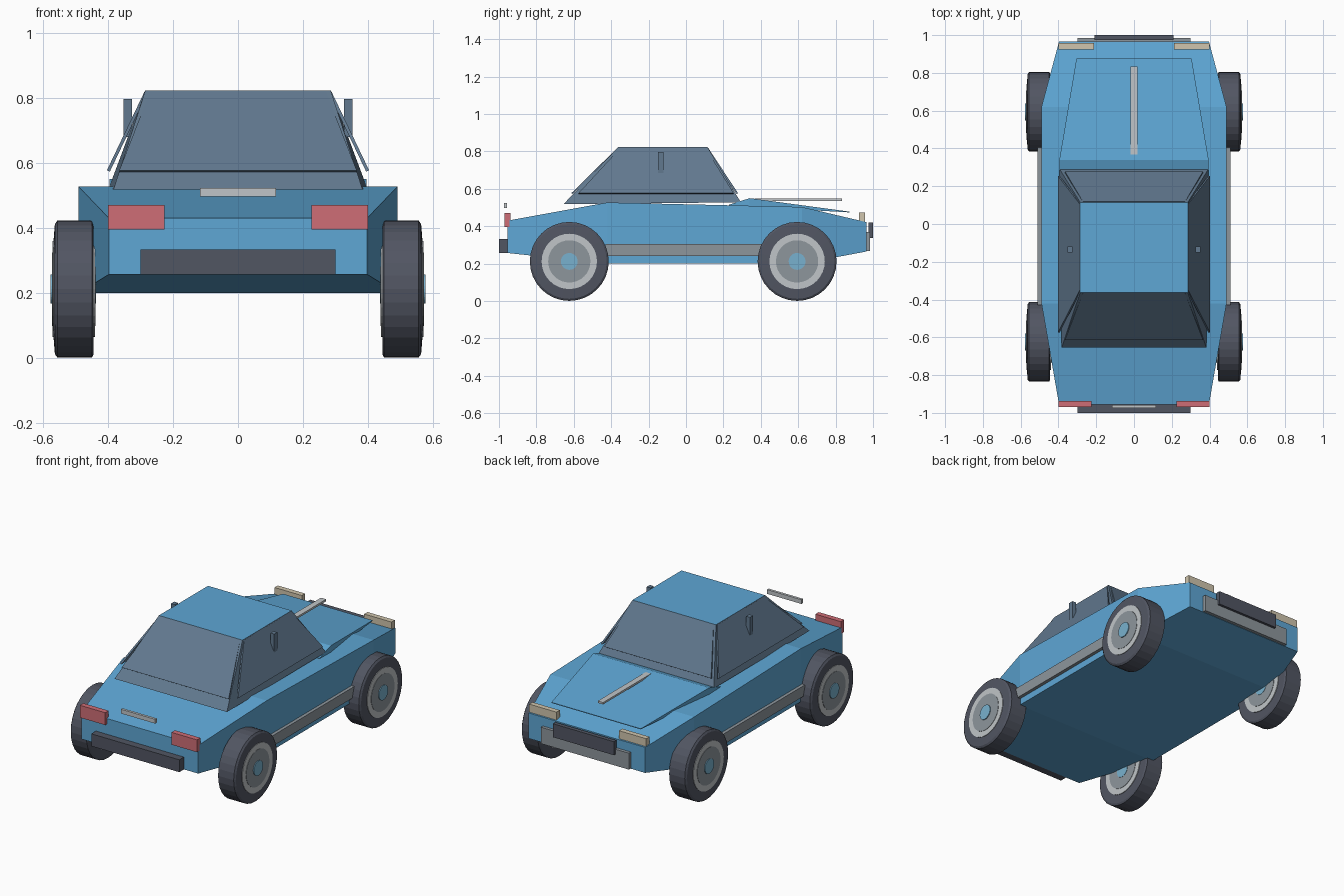
import bpy, bmesh, math
from mathutils import Matrix, Vector

if "Cube" in bpy.data.objects:
    bpy.data.objects.remove(bpy.data.objects["Cube"])


def material(name, rgb):
    m = bpy.data.materials.new(name)
    m.diffuse_color = (*rgb, 1)
    m.use_nodes = True
    m.node_tree.nodes["Principled BSDF"].inputs["Base Color"].default_value = m.diffuse_color
    return m


BLUE = material("body blue", (0.112, 0.385, 0.665))
GLASS = material("slate glass", (0.12, 0.19, 0.275))
DARK = material("dark rubber", (0.083, 0.092, 0.123))
GREY = material("mid grey", (0.27, 0.305, 0.335))
LIGHT = material("light grey", (0.53, 0.56, 0.58))
RED = material("tail red", (0.62, 0.155, 0.18))
CREAM = material("lamp cream", (0.63, 0.56, 0.42))
HUB = material("hub blue", (0.19, 0.44, 0.62))


def finish(name, bm, *mats):
    bmesh.ops.recalc_face_normals(bm, faces=bm.faces)
    me = bpy.data.meshes.new(name)
    bm.to_mesh(me)
    bm.free()
    for m in mats:
        me.materials.append(m)
    ob = bpy.data.objects.new(name, me)
    bpy.context.collection.objects.link(ob)
    return ob


def box(name, mat, x, y, z):
    """Box from (min, max) ranges."""
    bm = bmesh.new()
    bmesh.ops.create_cube(bm, size=1)
    for v in bm.verts:
        v.co = [r[0] if c < 0 else r[1] for c, r in zip(v.co, (x, y, z))]
    return finish(name, bm, mat)


def pair(name, mat, x, y, z):
    box("left_" + name, mat, (-x[1], -x[0]), y, z)
    box("right_" + name, mat, x, y, z)


def loft(name, mat, sections):
    """Rectangular sections (y, half width, bottom z, top z) joined along y."""
    bm = bmesh.new()
    rings = [[bm.verts.new(p) for p in ((-w, y, a), (w, y, a), (w, y, b), (-w, y, b))]
             for y, w, a, b in sections]
    for r, s in zip(rings, rings[1:]):
        for i in range(4):
            j = (i + 1) % 4
            bm.faces.new((r[i], r[j], s[j], s[i]))
    bm.faces.new(rings[0])
    bm.faces.new(rings[-1])
    return finish(name, bm, mat)


def plate(name, mat, corners, inward):
    """Thin slab: outer corners plus a copy shifted inward."""
    bm = bmesh.new()
    outer = [bm.verts.new(c) for c in corners]
    inner = [bm.verts.new(Vector(c) + Vector(inward)) for c in corners]
    bm.faces.new(outer)
    bm.faces.new(inner)
    for i in range(4):
        j = (i + 1) % 4
        bm.faces.new((outer[i], outer[j], inner[j], inner[i]))
    finish(name, bm, mat)


# Body shell and raised bonnet wedge
loft("body", BLUE, [(-0.955, 0.397, 0.257, 0.43), (-0.42, 0.49, 0.2, 0.527),
                    (0.62, 0.49, 0.2, 0.503), (0.965, 0.397, 0.265, 0.422)])
loft("bonnet", BLUE, [(0.23, 0.395, 0.508, 0.515), (0.34, 0.395, 0.505, 0.55),
                      (0.875, 0.305, 0.474, 0.478)])

# Cabin: glass coloured sides, blue roof
bm = bmesh.new()
low = [bm.verts.new(p) for p in ((-0.383, -0.655, 0.518), (0.383, -0.655, 0.518),
                                 (0.395, 0.293, 0.528), (-0.395, 0.293, 0.528))]
top = [bm.verts.new((x, y, 0.823)) for x, y in
       ((-0.285, -0.363), (0.285, -0.363), (0.285, 0.115), (-0.285, 0.115))]
bm.faces.new(low)
bm.faces.new(top)
for i in range(4):
    j = (i + 1) % 4
    bm.faces.new((low[i], low[j], top[j], top[i]))
bm.normal_update()
cabin = finish("cabin", bm, GLASS, BLUE)
for p in cabin.data.polygons:
    p.material_index = int(p.normal.z > 0.9)

# Window plates
for s, side in ((-1, "left"), (1, "right")):
    plate(side + "_window", GLASS,
          [(s * 0.287, -0.35, 0.82), (s * 0.287, 0.105, 0.82),
           (s * 0.403, 0.255, 0.577), (s * 0.403, -0.575, 0.577)], (-s * 0.009, 0, -0.004))
for name, s, yt, yb in (("tail_window", -1, -0.366, -0.613), ("windscreen", 1, 0.118, 0.278)):
    plate(name, GLASS, [(-0.27, yt, 0.82), (0.27, yt, 0.82),
                        (0.365, yb, 0.577), (-0.365, yb, 0.577)], (0, -s * 0.008, -0.005))

# Trim, bumpers and lamps
pair("side_post", GLASS, (0.326, 0.352), (-0.15, -0.12), (0.68, 0.797))
pair("sill", GREY, (0.47, 0.51), (-0.43, 0.405), (0.24, 0.305))
pair("tail_lamp", RED, (0.226, 0.399), (-0.97, -0.937), (0.395, 0.471))
pair("head_lamp", CREAM, (0.213, 0.399), (0.925, 0.957), (0.405, 0.473))
box("bonnet_strip", LIGHT, (-0.018, 0.018), (0.367, 0.833), (0.535, 0.547))
box("tail_strip", LIGHT, (-0.117, 0.117), (-0.973, -0.957), (0.497, 0.523))
box("tail_bumper", DARK, (-0.3, 0.3), (-1.0, -0.954), (0.257, 0.333))
box("nose_panel", GREY, (-0.3, 0.3), (0.96, 0.985), (0.267, 0.368))
box("nose_bumper", DARK, (-0.208, 0.208), (0.975, 1.0), (0.337, 0.42))


def disc(name, mat, y, s, profile):
    """Wheel part: (x, radius) profile spun about the axle."""
    bm = bmesh.new()
    n = 32
    rings = [[bm.verts.new((s * x, y + r * math.cos(2 * math.pi * k / n),
                            0.212 + r * math.sin(2 * math.pi * k / n)))
              for k in range(n)] for x, r in profile]
    for a, b in zip(rings, rings[1:]):
        for k in range(n):
            m = (k + 1) % n
            bm.faces.new((a[k], a[m], b[m], b[k]))
    bm.faces.new(rings[0])
    bm.faces.new(rings[-1])
    finish(name, bm, mat)


# Wheels: tyre, rim, inner disc and hub
for end, y in (("tail", -0.624), ("nose", 0.594)):
    for s, side in ((-1, "left"), (1, "right")):
        tag = f"{end}_{side}_"
        disc(tag + "tyre", DARK, y, s,
             [(0.444, 0.15), (0.444, 0.2), (0.449, 0.211), (0.555, 0.211), (0.563, 0.2), (0.567, 0.15)])
        disc(tag + "rim", LIGHT, y, s, [(0.440, 0.148), (0.570, 0.148)])
        disc(tag + "inner_disc", GREY, y, s, [(0.438, 0.113), (0.572, 0.113)])
        disc(tag + "hub", HUB, y, s, [(0.436, 0.045), (0.577, 0.045)])
